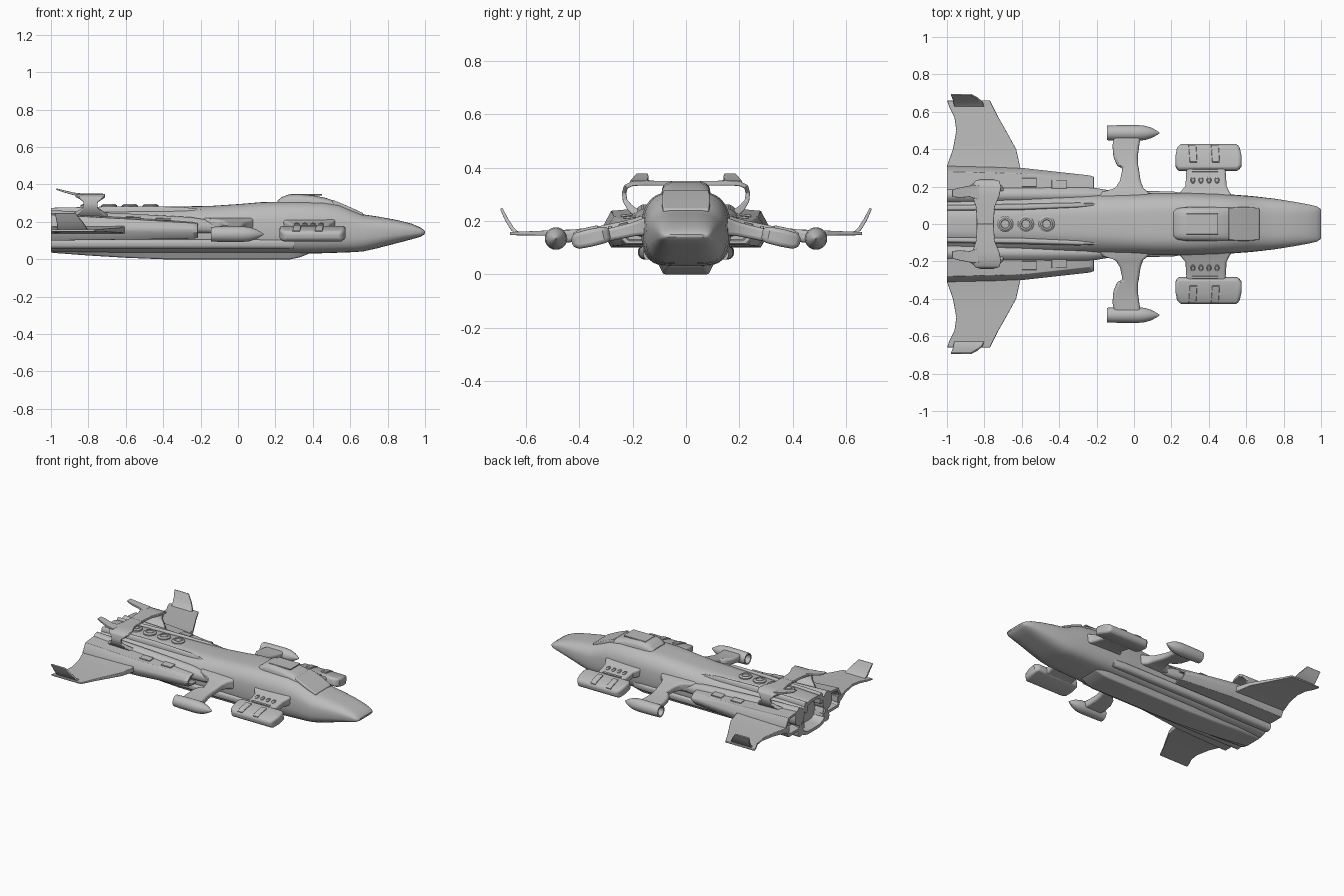
import bpy, bmesh, math
from mathutils import Vector

grey = bpy.data.materials.new("hull_grey")
grey.diffuse_color = (0.5, 0.5, 0.5, 1)


def finish(name, bm, mirror=False, bevel=0.0, angle=35):
    bmesh.ops.recalc_face_normals(bm, faces=bm.faces[:])
    me = bpy.data.meshes.new(name)
    bm.to_mesh(me)
    bm.free()
    me.materials.append(grey)
    for p in me.polygons:
        p.use_smooth = True
    me.set_sharp_from_angle(angle=math.radians(angle))
    ob = bpy.data.objects.new(name, me)
    bpy.context.collection.objects.link(ob)
    if bevel:
        b = ob.modifiers.new("bevel", 'BEVEL')
        b.width, b.segments, b.limit_method = bevel, 3, 'ANGLE'
        b.angle_limit = math.radians(40)
    if mirror:
        m = ob.modifiers.new("mirror", 'MIRROR')
        m.use_axis = (False, True, False)
        m.use_mirror_merge = False
    return ob


def loft(name, rings, **kw):
    """Skin a list of equal-length point rings and cap both ends."""
    bm = bmesh.new()
    vs = [[bm.verts.new(p) for p in r] for r in rings]
    n = len(vs[0])
    for a, b in zip(vs, vs[1:]):
        for i in range(n):
            j = (i + 1) % n
            bm.faces.new((a[i], a[j], b[j], b[i]))
    bm.faces.new(vs[0])
    bm.faces.new(vs[-1])
    return finish(name, bm, **kw)


def oval(x, hw, zb, zt, top=1.0, bot=1.0, cy=0.0, power=4.5, n=48):
    """Rounded-box section; top and bot scale its width at top and bottom."""
    pts = []
    for i in range(n):
        t = 2 * math.pi * (i + 0.5) / n
        c, s = math.cos(t), math.sin(t)
        u = math.copysign(abs(c) ** (2 / power), c)
        v = math.copysign(abs(s) ** (2 / power), s)
        k = 1 + (top - 1) * max(v, 0) ** 2 + (bot - 1) * max(-v, 0) ** 2
        pts.append((x, cy + hw * u * k, (zb + zt) / 2 + (zt - zb) / 2 * v))
    return pts


def ribbon(name, rows, bevel=0.006, mirror=True):
    """Slab running across y; rows are (y, z, x_back, x_front, thickness)."""
    rings = []
    for i, (y, z, xa, xb, th) in enumerate(rows):
        a, b = rows[max(i - 1, 0)], rows[min(i + 1, len(rows) - 1)]
        d = Vector((b[0] - a[0], b[1] - a[1])).normalized()
        ny, nz = -d.y * th / 2, d.x * th / 2
        rings.append([(xa, y - ny, z - nz), (xb, y - ny, z - nz),
                      (xb, y + ny, z + nz), (xa, y + ny, z + nz)])
    return loft(name, rings, mirror=mirror, bevel=bevel)


def disc(name, x, y, z, r, h, tilt=0.0, mirror=False, sx=1.0):
    rings = []
    for dz, k in ((-h, 1), (h * 0.4, 1), (h, 0.75), (h, 0.55), (h * 0.6, 0.5)):
        rings.append([(x + sx * r * k * math.cos(a), y + r * k * math.sin(a),
                       z + dz + tilt * r * k * math.sin(a))
                      for a in (2 * math.pi * i / 20 for i in range(20))])
    return loft(name, rings, mirror=mirror)


# Main hull: recessed engine opening at the tail, blunt wedge nose
hull = [(-0.93, 0.12, 0.08, 0.23, 0.5, 0.8), (-1.0, 0.135, 0.06, 0.25, 0.5, 0.8),
        (-1.0, 0.16, 0.04, 0.272, 0.5, 0.8), (-0.8, 0.165, 0.035, 0.278, 0.52, 0.82),
        (-0.6, 0.165, 0.03, 0.28, 0.55, 0.85), (-0.35, 0.165, 0.03, 0.282, 0.62, 0.88),
        (-0.15, 0.163, 0.03, 0.285, 0.7, 0.88), (0.0, 0.163, 0.03, 0.295, 0.76, 0.88),
        (0.12, 0.168, 0.03, 0.305, 0.78, 0.88), (0.3, 0.168, 0.03, 0.31, 0.78, 0.88),
        (0.45, 0.163, 0.032, 0.308, 0.76, 0.88), (0.54, 0.158, 0.035, 0.295, 0.74, 0.88),
        (0.62, 0.152, 0.038, 0.262, 0.74, 0.88), (0.67, 0.147, 0.042, 0.24, 0.75, 0.85),
        (0.75, 0.138, 0.06, 0.228, 0.77, 0.82), (0.85, 0.122, 0.086, 0.21, 0.8, 0.8),
        (0.93, 0.107, 0.107, 0.19, 0.83, 0.82), (0.975, 0.096, 0.12, 0.17, 0.88, 0.88),
        (0.995, 0.085, 0.132, 0.156, 0.9, 0.9), (1.0, 0.075, 0.139, 0.149, 0.9, 0.9)]
loft("hull", [oval(x, w, a, b, t, u) for x, w, a, b, t, u in hull])

# Flat keel under the hull
keel = [(-1.0, 0.06, 0.035), (-0.8, 0.075, 0.02), (-0.6, 0.08, 0.008), (-0.4, 0.085, 0.0),
        (0.28, 0.085, 0.0), (0.33, 0.08, 0.01), (0.38, 0.07, 0.03)]
loft("keel", [[(x, -w, z), (x, w, z), (x, w + 0.03, 0.06), (x, -w - 0.03, 0.06)]
              for x, w, z in keel], bevel=0.008)

# Lower chine rails along the hull sides
loft("chine_rail", [oval(x, w, 0.055, 0.105, 0.9, 0.6, 0.145) for x, w in
                    ((-1, 0.03), (-0.6, 0.035), (0.2, 0.03), (0.3, 0.015))], mirror=True)

# Spine ridges on the rear deck
loft("spine_ridge", [oval(x, w, 0.2, zt, 0.7, 1, y) for x, y, w, zt in
                     ((-1, 0.085, 0.016, 0.275), (-0.6, 0.09, 0.018, 0.284),
                      (-0.3, 0.1, 0.015, 0.28), (-0.18, 0.105, 0.008, 0.265))], mirror=True)

# Side engine housings with open tails and intakes
side = [(-0.94, 0.10, 0.14, 0.285, 0.13, 0.22), (-1.0, 0.10, 0.14, 0.295, 0.12, 0.235),
        (-1.0, 0.10, 0.14, 0.31, 0.10, 0.25), (-0.6, 0.10, 0.14, 0.30, 0.105, 0.228),
        (-0.24, 0.10, 0.14, 0.26, 0.11, 0.205), (-0.215, 0.10, 0.14, 0.252, 0.115, 0.2),
        (-0.215, 0.10, 0.14, 0.242, 0.125, 0.19), (-0.25, 0.10, 0.14, 0.24, 0.13, 0.185)]
loft("engine_housing", [[(x, yi, zb), (x, yo - 0.03, zb), (x, yo, zb + (zt - zb) * 0.35),
                         (x, yo, zb + (zt - zb) * 0.55), (x, yo - 0.03, zt - 0.012),
                         (x, yt, zt)] for x, yi, yt, yo, zb, zt in side],
     mirror=True, bevel=0.006)

# Shoulder fairing blending the housing into the hull
loft("shoulder", [oval(x, w, 0.14, zt, 0.6, 1, 0.155, 2.5) for x, w, zt in
                  ((-1, 0.05, 0.262), (-0.6, 0.05, 0.245), (-0.25, 0.045, 0.225),
                   (-0.1, 0.02, 0.2))], mirror=True)

# Rectangular hatches on the housings
for i, (x, y, z) in enumerate(((-0.56, 0.222, 0.22), (-0.40, 0.212, 0.212))):
    ribbon(f"hatch_{i}", [(y - 0.023, z + 0.004, x - 0.04, x + 0.04, 0.008),
                          (y + 0.023, z - 0.001, x - 0.04, x + 0.04, 0.008)], bevel=0.002)

# Wings and canted winglets
ribbon("wing", [(0.27, 0.158, -1, -0.60, 0.045), (0.31, 0.157, -1, -0.61, 0.036),
                (0.40, 0.156, -0.968, -0.63, 0.026), (0.50, 0.155, -0.95, -0.685, 0.02),
                (0.57, 0.154, -0.96, -0.725, 0.016), (0.62, 0.153, -0.985, -0.75, 0.014),
                (0.66, 0.153, -1, -0.77, 0.012)], bevel=0.004)
ribbon("winglet", [(0.63, 0.152, -0.96, -0.80, 0.014), (0.65, 0.17, -0.965, -0.81, 0.014),
                   (0.672, 0.205, -0.97, -0.835, 0.013), (0.692, 0.247, -0.98, -0.87, 0.01)],
       bevel=0.003)

# Tail arch over the deck with two swept fins
ribbon("tail_arch", [(-0.001, 0.341, -0.84, -0.75, 0.018), (0.09, 0.341, -0.845, -0.745, 0.018),
                     (0.15, 0.342, -0.865, -0.72, 0.018), (0.20, 0.34, -0.87, -0.71, 0.018),
                     (0.225, 0.328, -0.85, -0.72, 0.018), (0.232, 0.305, -0.825, -0.75, 0.016),
                     (0.228, 0.275, -0.83, -0.75, 0.018), (0.21, 0.25, -0.86, -0.72, 0.024),
                     (0.18, 0.225, -0.90, -0.69, 0.03)], bevel=0.004)
loft("tail_fin", [[(x, a, z - t), (x, b, z - t), (x, b, z + t), (x, a, z + t)]
                  for x, a, b, z, t in ((-0.83, 0.13, 0.21, 0.343, 0.008),
                                        (-0.88, 0.145, 0.205, 0.35, 0.007),
                                        (-0.93, 0.14, 0.195, 0.363, 0.006),
                                        (-0.972, 0.145, 0.185, 0.375, 0.004))],
     mirror=True, bevel=0.003)

# Round deck vents
for i in range(4):
    disc(f"deck_vent_{i}", -0.80 + i * 0.111, 0, 0.282, 0.043, 0.013)

# Canopy, its roof panel and the windscreen
loft("canopy", [oval(x, w, 0.26, zt, 0.82, 1.05, 0, 5) for x, w, zt in
                ((0.21, 0.075, 0.312), (0.235, 0.085, 0.333), (0.27, 0.09, 0.346),
                 (0.32, 0.092, 0.349), (0.40, 0.092, 0.342), (0.47, 0.09, 0.328),
                 (0.54, 0.088, 0.303), (0.58, 0.08, 0.28))])
ribbon("canopy_panel", [(-0.055, 0.346, 0.28, 0.45, 0.008), (0.055, 0.346, 0.28, 0.45, 0.008)],
       mirror=False, bevel=0.002).rotation_euler = (0, 0, 0)
loft("windscreen", [[(x, -w, z - 0.03), (x, w, z - 0.03), (x, w, z), (x, -w, z)]
                    for x, w, z in ((0.505, 0.085, 0.318), (0.56, 0.09, 0.296),
                                    (0.61, 0.09, 0.274), (0.67, 0.085, 0.246))], bevel=0.006)

# Mid pylons carrying pointed pods with open tails
ribbon("pod_pylon", [(0.13, 0.185, -0.20, 0.10, 0.08), (0.17, 0.182, -0.17, 0.075, 0.07),
                     (0.19, 0.18, -0.10, 0.05, 0.06), (0.23, 0.175, -0.075, 0.035, 0.05),
                     (0.30, 0.163, -0.06, 0.025, 0.045), (0.31, 0.161, -0.09, 0.022, 0.044),
                     (0.36, 0.153, -0.11, 0.02, 0.044), (0.42, 0.145, -0.115, 0.028, 0.046),
                     (0.49, 0.138, -0.10, 0.04, 0.05)], bevel=0.014)
pod = [(-0.09, 0.02), (-0.145, 0.03), (-0.145, 0.039), (-0.1, 0.041), (0.02, 0.042),
       (0.06, 0.038), (0.095, 0.027), (0.12, 0.013), (0.137, 0.002)]
loft("pod", [oval(x, r, 0.134 - r, 0.134 + r, 1, 1, 0.487, 2) for x, r in pod], mirror=True)

# Forward gun mounts and gun boxes
ribbon("gun_mount", [(0.13, 0.182, 0.22, 0.53, 0.075), (0.17, 0.175, 0.25, 0.51, 0.06),
                     (0.20, 0.168, 0.275, 0.495, 0.052), (0.28, 0.15, 0.28, 0.49, 0.048),
                     (0.33, 0.14, 0.27, 0.50, 0.045)], bevel=0.012)
ribbon("gun_box", [(0.285, 0.152, 0.235, 0.555, 0.05), (0.31, 0.147, 0.222, 0.575, 0.062),
                   (0.36, 0.136, 0.222, 0.575, 0.066), (0.405, 0.126, 0.23, 0.565, 0.062),
                   (0.428, 0.122, 0.25, 0.55, 0.04)], bevel=0.014)
for i, x in enumerate((0.32, 0.44)):
    ribbon(f"gun_rib_{i}", [(0.33, 0.178, x - 0.022, x + 0.018, 0.012),
                            (0.395, 0.164, x - 0.026, x + 0.014, 0.012),
                            (0.422, 0.148, x - 0.028, x + 0.012, 0.012)], bevel=0.004)
ribbon("mount_slot", [(0.278, 0.178, 0.31, 0.45, 0.01), (0.292, 0.175, 0.31, 0.45, 0.01)],
       bevel=0.003)
for i in range(4):
    disc(f"mount_port_{i}", 0.315 + i * 0.043, 0.235, 0.187, 0.018, 0.006, -0.22, True, 0.7)
